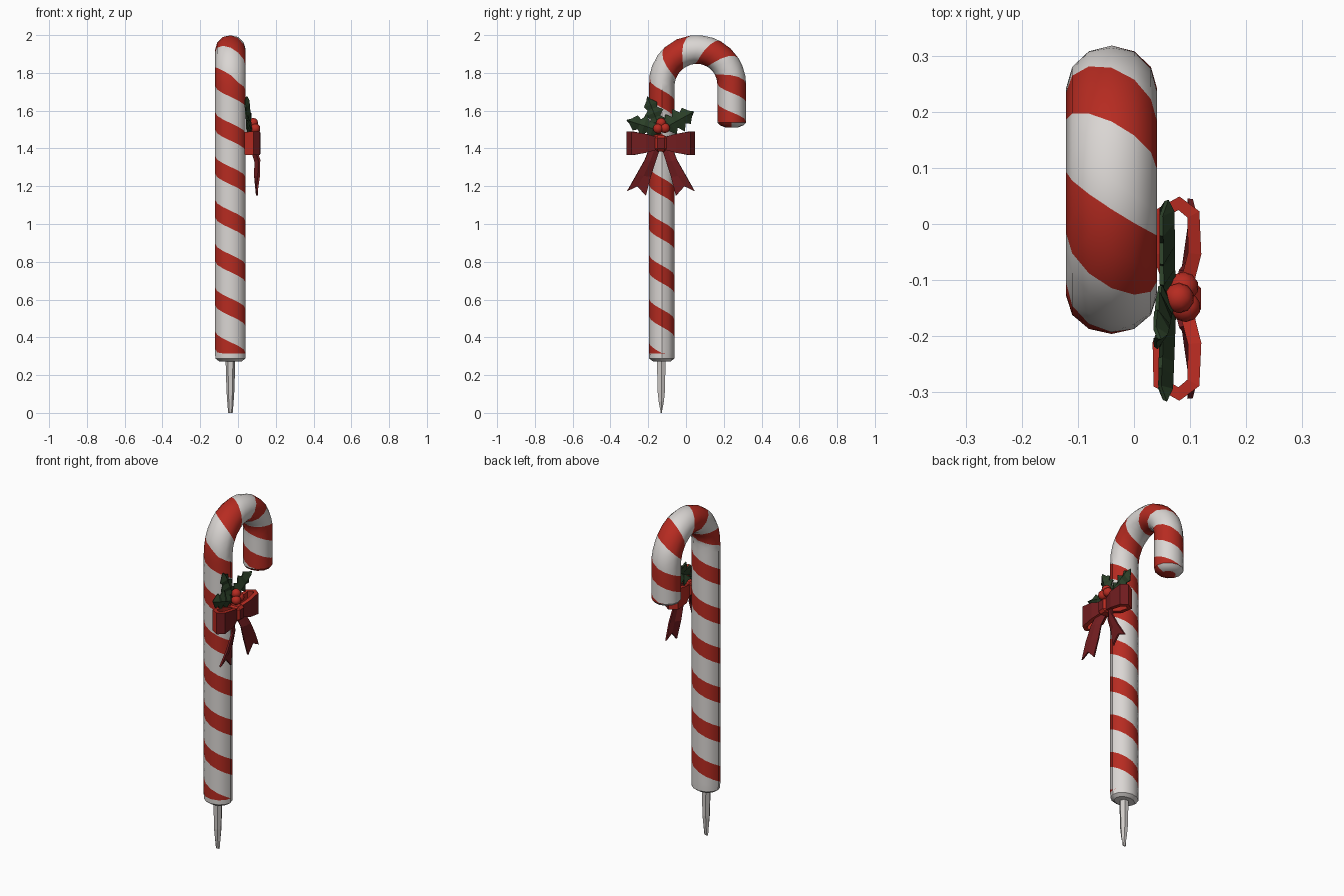
import bpy, bmesh, math
from mathutils import Vector

cube = bpy.data.objects.get("Cube")
if cube:
    bpy.data.objects.remove(cube)


def material(name, color):
    m = bpy.data.materials.new(name)
    m.use_nodes = True
    m.diffuse_color = (*color, 1)
    bsdf = next(n for n in m.node_tree.nodes if n.type == 'BSDF_PRINCIPLED')
    bsdf.inputs["Base Color"].default_value = (*color, 1)
    bsdf.inputs["Roughness"].default_value = 0.7
    return m


WHITE = material("cane_white", (0.70, 0.67, 0.65))
RED = material("bright_red", (0.47, 0.024, 0.015))
CRIMSON = material("ribbon_crimson", (0.165, 0.012, 0.014))
GREEN = material("holly_green", (0.024, 0.050, 0.021))
STEEL = material("stake_grey", (0.64, 0.61, 0.59))


def finish(bm, name, mats, smooth=None, thick=0):
    me = bpy.data.meshes.new(name)
    bm.to_mesh(me)
    bm.free()
    ob = bpy.data.objects.new(name, me)
    bpy.context.collection.objects.link(ob)
    for m in mats:
        me.materials.append(m)
    if thick:
        mod = ob.modifiers.new("thickness", 'SOLIDIFY')
        mod.thickness = thick
        mod.offset = 0
    if smooth:
        bpy.ops.object.select_all(action='DESELECT')
        ob.select_set(True)
        bpy.context.view_layer.objects.active = ob
        bpy.ops.object.shade_smooth_by_angle(angle=math.radians(smooth))
    return ob


# Cane: tube whose rows follow the spiral, so each stripe is whole rows
CX, CY = -0.04, -0.128
BEND_Z, BEND_R = 1.739, 0.185
START, END = 0.315, 2.598
SIDES, ROWS, PITCH = 12, 5, 0.232
WIDEN = {0: -0.2, 2: 0.2}                   # stripes are wider in the hook


def cane_point(u, phi):
    s = u - 0.15 * max(0, u - 2.09)         # stripes tighten towards the tip
    a = min(max((s - BEND_Z) / BEND_R, 0), math.pi)
    drop = max(0, s - BEND_Z - math.pi * BEND_R)
    inward = Vector((0, math.cos(a), -math.sin(a)))
    centre = Vector((CX, CY + BEND_R, BEND_Z)) - inward * BEND_R
    centre.z += min(0, s - BEND_Z) - drop
    depth = 0.068 + 0.008 * min(a, 1)       # hook is a little thicker
    return centre + Vector((0.081 * math.cos(phi), 0, 0)) + inward * depth * math.sin(phi)


def spiral_u(row, column):
    u = 0.502 + (row - 1 - ROWS * column / SIDES) * PITCH / ROWS
    if u > 1.75:
        u += WIDEN.get(row % ROWS, 0) * PITCH / ROWS
    return min(max(u, START), END)


bm = bmesh.new()
for i in range(-5, 54):
    for j in range(SIDES):
        quad = [(spiral_u(i + di, j + dj), math.tau * (j + dj) / SIDES)
                for di, dj in ((0, 0), (0, 1), (1, 1), (1, 0))]
        us = [q[0] for q in quad]
        if max(us) - min(us) > 1e-5:
            f = bm.faces.new([bm.verts.new(cane_point(*q)) for q in quad])
            f.material_index = int(i % ROWS < 2)
bmesh.ops.remove_doubles(bm, verts=bm.verts, dist=1e-4)
caps = bmesh.ops.holes_fill(bm, edges=[e for e in bm.edges if e.is_boundary], sides=0)["faces"]
bmesh.ops.recalc_face_normals(bm, faces=bm.faces)
# rounded hook tip, red on its inner side; plain white collar at the foot
for cap in caps:
    tip = cap.calc_center_median().y > 0
    for inset, depth in (((0.012, 0.014), (0.03, 0.012)) if tip else ((0.001, 0.027), (0.02, 0.015))):
        ring = bmesh.ops.inset_individual(bm, faces=[cap], thickness=inset, depth=depth)
        for f in ring["faces"] + [cap]:
            f.material_index = int(tip and f.calc_center_median().y < 0.25)
finish(bm, "striped_cane", [WHITE, RED], smooth=35)

# Ground stake: tapering faceted spike
bm = bmesh.new()
rings = []
for z, rx, ry in ((0.29, 0.026, 0.026), (0.12, 0.021, 0.023), (0.06, 0.017, 0.016), (0, 0.012, 0.003)):
    rings.append([bm.verts.new((CX + rx * math.cos(k * math.tau / 6),
                                CY - 0.003 + ry * math.sin(k * math.tau / 6), z)) for k in range(6)])
for lo, hi in zip(rings, rings[1:]):
    for k in range(6):
        bm.faces.new((lo[k], hi[k], hi[k - 1], lo[k - 1]))
bm.faces.new(rings[0])
bm.faces.new(rings[-1])
bmesh.ops.recalc_face_normals(bm, faces=bm.faces)
finish(bm, "ground_stake", [STEEL])

# Bow loops and tails, mirrored about the knot
BY, BZ = -0.133, 1.427
LOOP = [(0.01, 0.09, 0.03), (0.08, 0.108, 0.05), (0.15, 0.106, 0.062), (0.17, 0.08, 0.063),
        (0.15, 0.045, 0.06), (0.08, 0.045, 0.05), (0.01, 0.07, 0.03)]
TAIL = [(0.0, 0.05, 1.42, 0.085), (0.03, 0.085, 1.33, 0.113), (0.055, 0.13, 1.25, 0.112)]
for side, label in ((-1, "front"), (1, "back")):
    bm = bmesh.new()
    pairs = [[bm.verts.new((x, BY + side * d, BZ + k * h)) for k in (-1, 1)] for d, x, h in LOOP]
    for p, q in zip(pairs, pairs[1:]):
        bm.faces.new((p[0], q[0], q[1], p[1]))
    bm.normal_update()
    for f in bm.faces:
        f.material_index = int(f.calc_center_median().x < 0.085 or abs(f.normal.x) < 0.5)
    loop = finish(bm, f"bow_loop_{label}", [CRIMSON, RED], thick=0.024)
    loop.modifiers[0].material_offset_rim = 1

    # inner edge of each tail curls back towards the cane
    bm = bmesh.new()
    rows = [[bm.verts.new((x - curl, BY + side * d, z + dz))
             for d, dz, curl in ((a, 0, 0.022), ((a + b) / 2, 0.005, 0.006), (b, 0.01, 0))]
            for a, b, z, x in TAIL]
    # notched ribbon end
    rows.append([bm.verts.new((0.1, BY + side * d, z))
                 for d, z in ((0.08, 1.15), (0.125, 1.2), (0.178, 1.175))])
    for r, t in zip(rows, rows[1:]):
        for k in (0, 1):
            bm.faces.new((r[k], t[k], t[k + 1], r[k + 1]))
    finish(bm, f"bow_tail_{label}", [CRIMSON], thick=0.01)

# Knot: pinched block at the bow centre
bm = bmesh.new()
bmesh.ops.create_cube(bm, size=1)
bmesh.ops.scale(bm, vec=(0.075, 0.065, 0.085), verts=bm.verts)
bmesh.ops.bevel(bm, geom=bm.edges[:], offset=0.014, segments=1, affect='EDGES')
bmesh.ops.translate(bm, vec=(0.082, BY, BZ), verts=bm.verts)
bm.normal_update()
for f in bm.faces:
    f.material_index = int(f.normal.x < 0.9)
finish(bm, "bow_knot", [CRIMSON, RED])

# Holly berries
for n, (x, y, z) in enumerate(((0.092, -0.148, 1.505), (0.088, -0.112, 1.508), (0.08, -0.132, 1.535))):
    bm = bmesh.new()
    bmesh.ops.create_icosphere(bm, subdivisions=2, radius=0.027)
    bmesh.ops.translate(bm, vec=(x, y, z), verts=bm.verts)
    finish(bm, f"berry_{n + 1}", [RED], smooth=40)

# Holly leaves: spiky outline folded along a midrib
WIDTHS = [0.012, 0.02, 0.046, 0.024, 0.052, 0.024, 0.036, 0.012]


def leaf(name, base, tip, x0, x1, spread):
    bm = bmesh.new()
    a, b = Vector((x0, *base)), Vector((x1, *tip))
    along = b - a
    across = Vector((1, 0, 0)).cross(along).normalized() * spread
    lift = Vector((0.01, 0, 0))
    rows = []
    for k, w in enumerate(WIDTHS):
        c = a + along * (k / len(WIDTHS))
        rows.append([bm.verts.new(c + across * w - lift), bm.verts.new(c + lift),
                     bm.verts.new(c - across * w - lift)])
    for r, t in zip(rows, rows[1:]):
        for k in (0, 1):
            bm.faces.new((r[k], r[k + 1], t[k + 1], t[k]))
    end = bm.verts.new(b)
    for k in (0, 1):
        bm.faces.new((rows[-1][k], rows[-1][k + 1], end))
    finish(bm, name, [GREEN], thick=0.008)


leaf("holly_leaf_front", (-0.13, 1.49), (-0.315, 1.55), 0.062, 0.055, 1.1)
leaf("holly_leaf_upper", (-0.135, 1.50), (-0.205, 1.675), 0.06, 0.045, 1.0)
leaf("holly_leaf_back", (-0.12, 1.505), (0.042, 1.595), 0.06, 0.058, 1.3)
